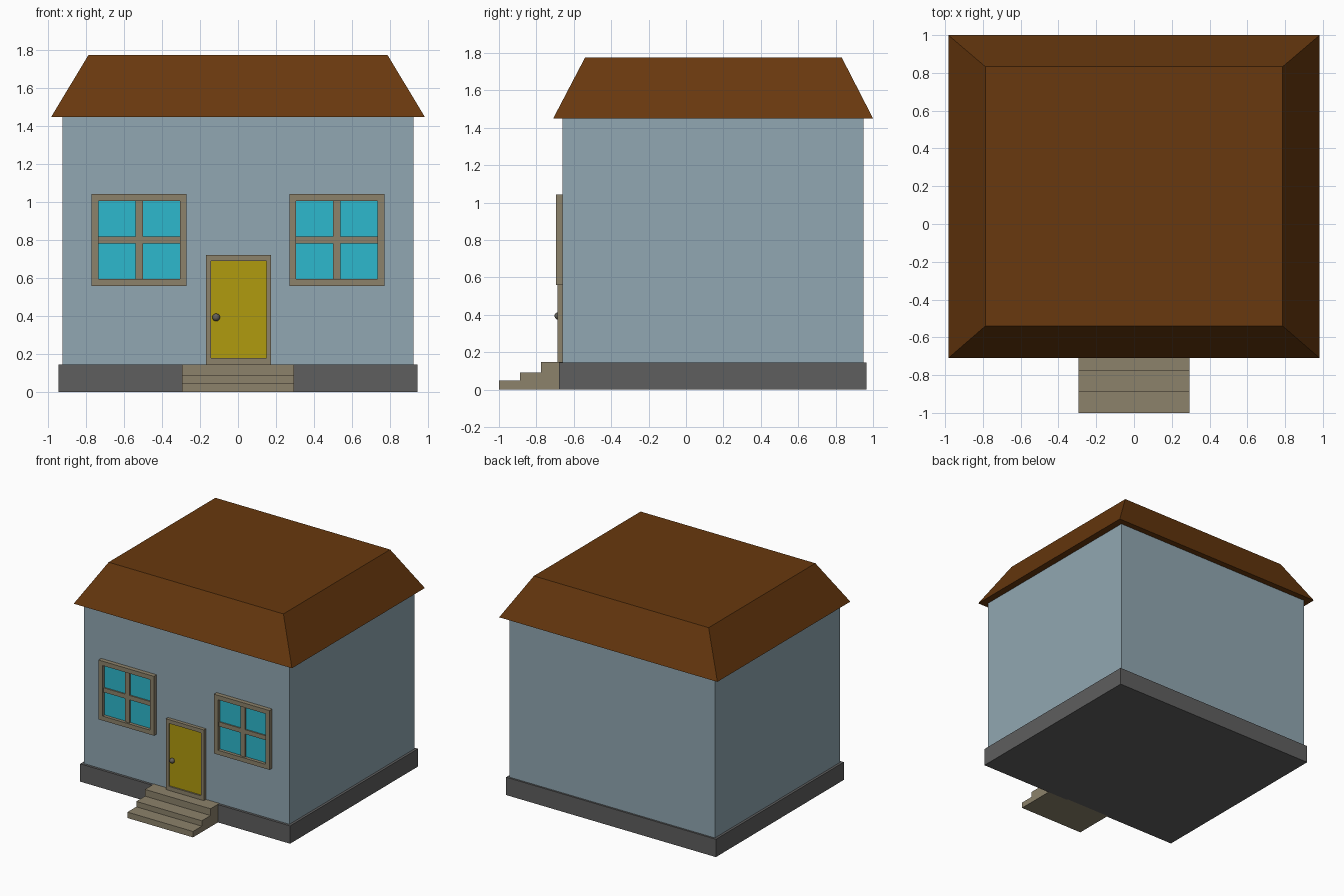
import bpy, bmesh, math
from mathutils import Matrix

if "Cube" in bpy.data.objects:
    bpy.data.objects.remove(bpy.data.objects["Cube"])


def material(name, rgb):
    m = bpy.data.materials.new(name)
    m.diffuse_color = (*rgb, 1)
    m.use_nodes = True
    m.node_tree.nodes["Principled BSDF"].inputs["Base Color"].default_value = m.diffuse_color
    return m


BROWN = material("roof_brown", (0.138, 0.040, 0.0044))
BLUE = material("wall_blue_grey", (0.283, 0.386, 0.445))
GREY = material("foundation_grey", (0.114, 0.114, 0.114))
TAUPE = material("trim_taupe", (0.262, 0.223, 0.147))
CYAN = material("glass_cyan", (0.026, 0.485, 0.610))
YELLOW = material("door_yellow", (0.434, 0.328, 0.0044))
METAL = material("knob_metal", (0.130, 0.120, 0.100))


def finish(name, bm, mat):
    bmesh.ops.recalc_face_normals(bm, faces=bm.faces)
    mesh = bpy.data.meshes.new(name)
    bm.to_mesh(mesh)
    bm.free()
    mesh.materials.append(mat)
    obj = bpy.data.objects.new(name, mesh)
    bpy.context.collection.objects.link(obj)
    return obj


def box(name, x, y, z, mat):
    """Box from (min, max) ranges."""
    bm = bmesh.new()
    bmesh.ops.create_cube(bm, size=1)
    for v in bm.verts:
        v.co = [r[0] if c < 0 else r[1] for c, r in zip(v.co, (x, y, z))]
    return finish(name, bm, mat)


def frame(name, outer, inner, y, mat):
    """Rectangular frame facing the front; outer/inner are (x0, x1, z0, z1)."""
    bm = bmesh.new()
    rings = []
    for x0, x1, z0, z1 in (outer, inner):
        for depth in y:
            rings.append([bm.verts.new((px, depth, pz)) for px, pz in
                          ((x0, z0), (x1, z0), (x1, z1), (x0, z1))])
    of, ob, inf, inb = rings
    for a, b in ((of, ob), (of, inf), (inf, inb), (ob, inb)):
        for i in range(4):
            j = (i + 1) % 4
            bm.faces.new((a[i], a[j], b[j], b[i]))
    return finish(name, bm, mat)


# Foundation and walls
box("foundation", (-0.945, 0.945), (-0.68, 0.965), (0, 0.145), GREY)
box("walls", (-0.925, 0.925), (-0.66, 0.95), (0.145, 1.45), BLUE)

# Hipped roof with a flat top
roof = box("roof", (-0.983, 0.983), (-0.71, 1.0), (1.45, 1.775), BROWN)
for v in roof.data.vertices:
    if v.co.z > 1.6:
        v.co.x = math.copysign(0.787, v.co.x)
        v.co.y = -0.54 if v.co.y < 0 else 0.833

# Front steps: stair profile extruded sideways
profile = [(-0.67, 0), (-1.0, 0), (-1.0, 0.048), (-0.887, 0.048), (-0.887, 0.092),
           (-0.775, 0.092), (-0.775, 0.147), (-0.66, 0.147), (-0.66, 0.1), (-0.67, 0.1)]
bm = bmesh.new()
side = bm.faces.new([bm.verts.new((-0.295, y, z)) for y, z in profile])
ext = bmesh.ops.extrude_face_region(bm, geom=[side])
for v in ext["geom"]:
    if isinstance(v, bmesh.types.BMVert):
        v.co.x = 0.295
finish("front_steps", bm, TAUPE)

# Windows, one on each side of the door
for label, cx in (("left", -0.52), ("right", 0.52)):
    frame(label + "_window_frame", (cx - 0.25, cx + 0.25, 0.56, 1.043),
          (cx - 0.214, cx + 0.214, 0.596, 1.007), (-0.695, -0.66), TAUPE)
    box(label + "_window_glass", (cx - 0.214, cx + 0.214), (-0.669, -0.661), (0.596, 1.007), CYAN)
    box(label + "_window_mullion", (cx - 0.02, cx + 0.02), (-0.68, -0.662), (0.596, 1.007), TAUPE)
    box(label + "_window_crossbar", (cx - 0.214, cx + 0.214), (-0.6795, -0.662), (0.784, 0.82), TAUPE)

# Door with frame and knob
frame("door_frame", (-0.168, 0.174, 0.147, 0.723), (-0.142, 0.149, 0.18, 0.692), (-0.688, -0.66), TAUPE)
box("door", (-0.142, 0.149), (-0.676, -0.661), (0.18, 0.692), YELLOW)
bm = bmesh.new()
bmesh.ops.create_uvsphere(bm, u_segments=20, v_segments=12, radius=0.02,
                          matrix=Matrix.Translation((-0.115, -0.683, 0.394)))
knob = finish("door_knob", bm, METAL)
for p in knob.data.polygons:
    p.use_smooth = True
